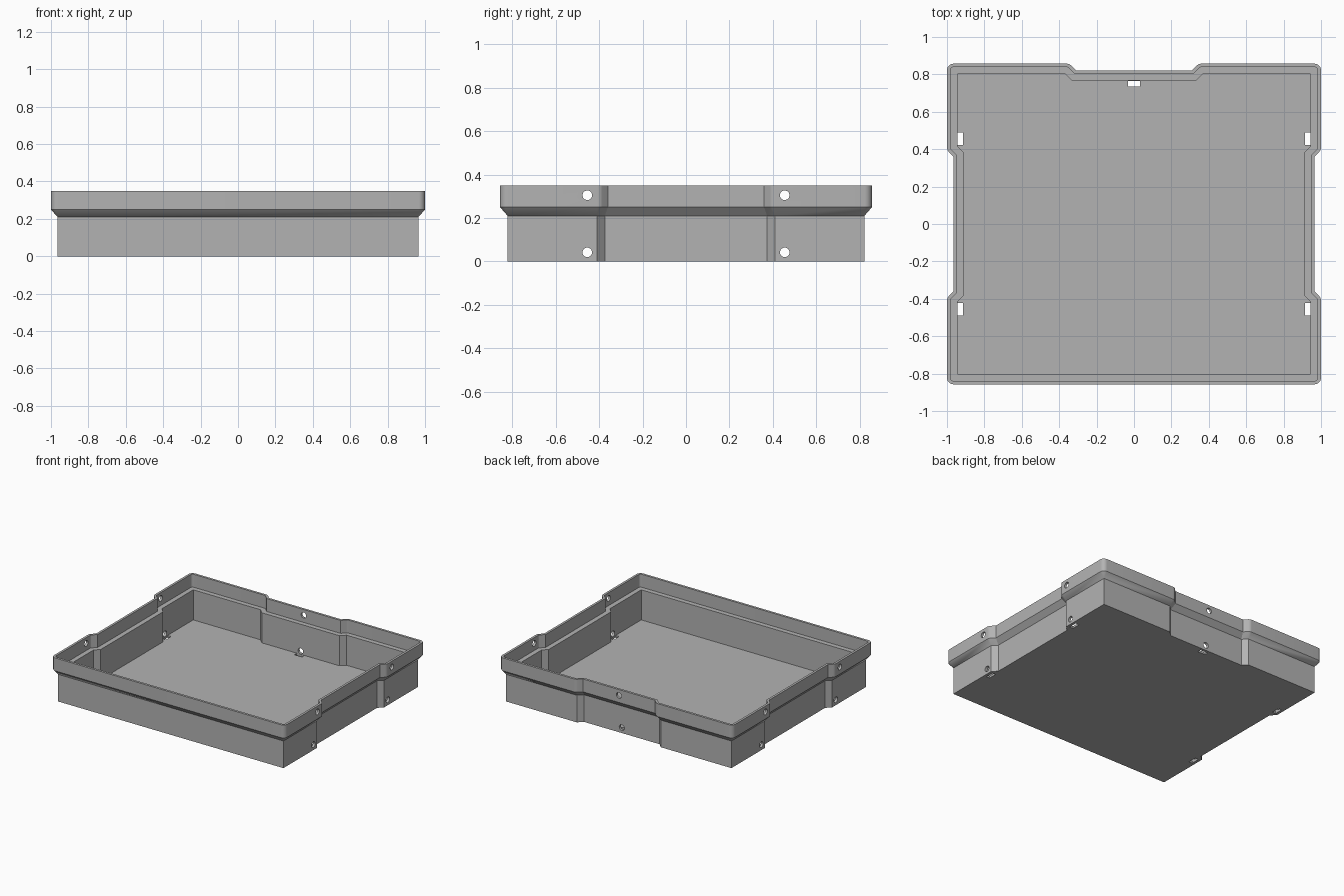
import bpy, bmesh
from math import pi, radians
from mathutils import Vector, Matrix

cube = bpy.data.objects.get("Cube")
if cube:
    bpy.data.objects.remove(cube, do_unlink=True)

X, Y, STEP = 0.965, 0.822, 0.036    # half sizes of the lower body, notch depth
FLOOR, HOLE_Y = 0.017, 0.455

grey = bpy.data.materials.new("plain grey")
grey.use_nodes = True
colour = (0.45, 0.45, 0.45, 1)
grey.diffuse_color = colour
grey.node_tree.nodes["Principled BSDF"].inputs["Base Color"].default_value = colour


def finish(bm, name):
    bmesh.ops.recalc_face_normals(bm, faces=bm.faces)
    mesh = bpy.data.meshes.new(name)
    bm.to_mesh(mesh)
    bm.free()
    mesh.materials.append(grey)
    obj = bpy.data.objects.new(name, mesh)
    bpy.context.collection.objects.link(obj)
    return obj


def offset_outline(points, d, segments=8):
    """Offset a counter-clockwise outline, rounding its outer corners."""
    result = []
    for i, p in enumerate(points):
        a = (p - points[i - 1]).normalized()
        b = (points[(i + 1) % len(points)] - p).normalized()
        n1, n2 = Vector((a.y, -a.x)), Vector((b.y, -b.x))
        mitre = p + (n1 + n2) * d / (1 + n1.dot(n2))
        if a.x * b.y - a.y * b.x < 0:
            result.append(mitre)
            continue
        for k in range(segments + 1):
            n = n1.slerp(n2, k / segments)
            result.append(p + n * d if d > 0 else mitre)
    return result


# Body outline: notches in both sides and in the back
side = [(X, -0.41), (X - STEP, -0.374), (X - STEP, 0.374), (X, 0.41)]
back = [(0.36, Y), (0.324, Y - STEP)]
outline = [(X, -Y)] + side + [(X, Y)] + back
outline += [(-x, y) for x, y in reversed(outline)]
outline = [Vector(p) for p in outline]

# Wall section as (offset, height), from the underside over the rim to the floor
section = [(0, 0), (0, 0.21), (0.035, 0.25), (0.035, 0.35),
           (0.017, 0.35), (0.017, 0.25), (-0.02, 0.25), (-0.02, FLOOR)]
bm = bmesh.new()
rings = [[bm.verts.new((p.x, p.y, z)) for p in offset_outline(outline, d)]
         for d, z in section]
for low, high in zip(rings, rings[1:]):
    for i in range(len(low)):
        bm.faces.new((low[i - 1], low[i], high[i], high[i - 1]))
bm.faces.new(rings[0])
bm.faces.new(rings[-1])
bmesh.ops.remove_doubles(bm, verts=bm.verts, dist=1e-5)
tray = finish(bm, "tray")

# Positions of the fixing points: (centre, direction along the wall normal)
wall_points = [(Vector((s * 0.96, t * HOLE_Y, 0)), "X") for s in (-1, 1) for t in (-1, 1)]
wall_points.append((Vector((0, 0.8, 0)), "Y"))

# Round holes through the walls
bm = bmesh.new()
for centre, axis in wall_points:
    turn = Matrix.Rotation(pi / 2, 4, "Y" if axis == "X" else "X")
    for z in (0.042, 0.305):
        place = Matrix.Translation(centre + Vector((0, 0, z))) @ turn
        bmesh.ops.create_cone(bm, cap_ends=True, segments=24, radius1=0.022,
                              radius2=0.022, depth=0.16, matrix=place)
holes = finish(bm, "hole_cutter")

# Slots through the floor beside the walls
bm = bmesh.new()
for centre, axis in wall_points:
    if axis == "X":
        pos = (0.929 * (1 if centre.x > 0 else -1), centre.y, 0)
        size = (0.029, 0.066, 0.06)
    else:
        pos, size = (0, 0.75, 0), (0.066, 0.029, 0.06)
    bmesh.ops.create_cube(bm, size=1, matrix=Matrix.Translation(pos) @ Matrix.Diagonal((*size, 1)))
slots = finish(bm, "slot_cutter")

bpy.ops.object.select_all(action="DESELECT")
bpy.context.view_layer.objects.active = tray
tray.select_set(True)
for cutter in (holes, slots):
    cutter.hide_render = True
    mod = tray.modifiers.new(cutter.name, "BOOLEAN")
    mod.operation, mod.solver, mod.object = "DIFFERENCE", "EXACT", cutter
    bpy.ops.object.modifier_apply(modifier=mod.name)
    bpy.data.objects.remove(cutter, do_unlink=True)

bpy.ops.object.shade_smooth_by_angle(angle=radians(30))
